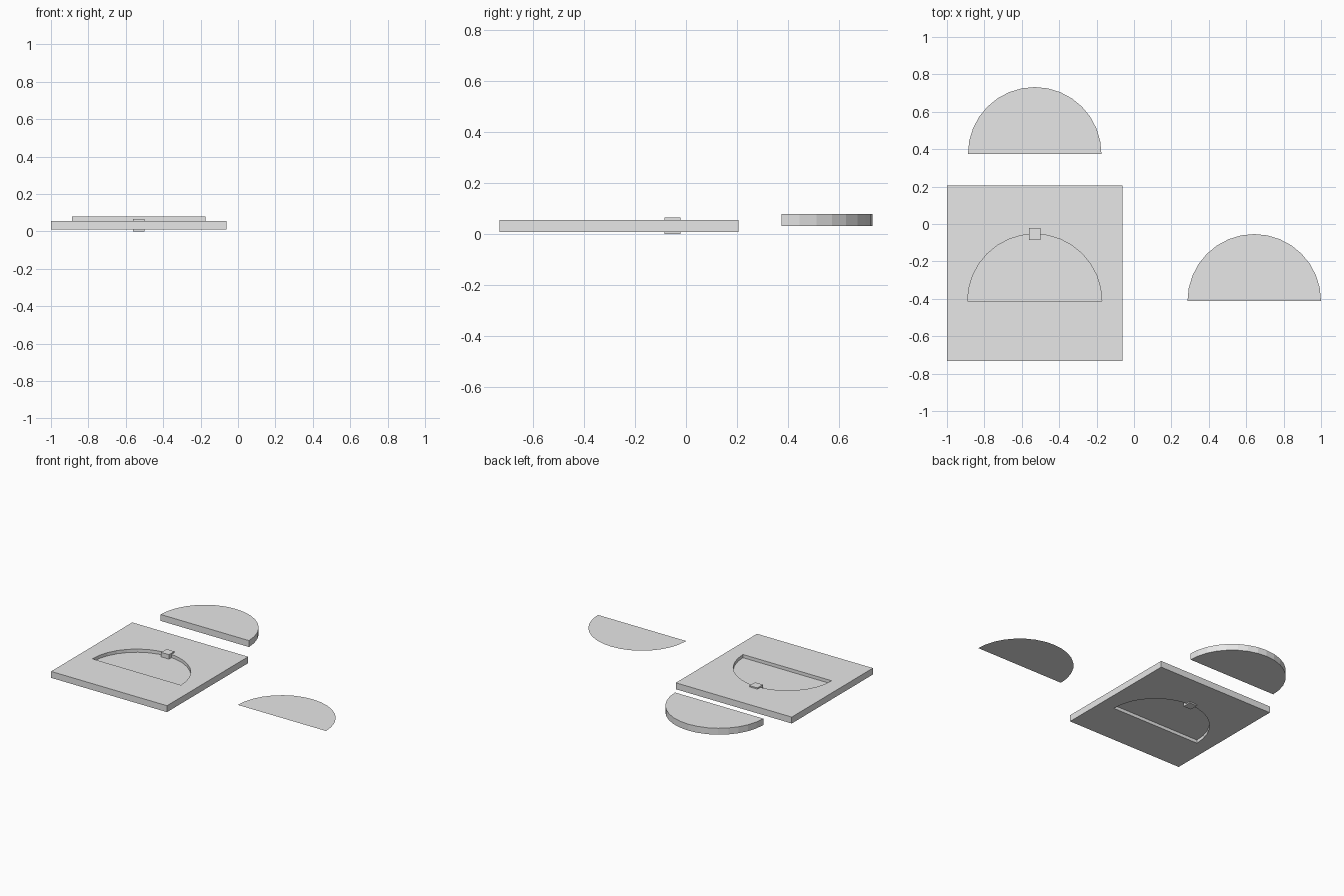
import bpy
import bmesh
from math import pi, cos, sin
from mathutils import Vector

if "Cube" in bpy.data.objects:
    bpy.data.objects.remove(bpy.data.objects["Cube"], do_unlink=True)

grey = bpy.data.materials.new("light_grey")
grey.use_nodes = True
grey.diffuse_color = (0.8, 0.8, 0.8, 1)
grey.node_tree.nodes["Principled BSDF"].inputs["Base Color"].default_value = (0.8, 0.8, 0.8, 1)


def half_circle(x, y, radius, sides=16):
    """Outline of a half disc with its straight edge at y, bulging to +y."""
    return [(x + radius * cos(pi * i / sides), y + radius * sin(pi * i / sides))
            for i in range(sides + 1)]


def rectangle(x, y, size):
    h = size / 2
    return [(x - h, y - h), (x + h, y - h), (x + h, y + h), (x - h, y + h)]


def slab(name, outlines, z, thickness=0):
    """Fill outlines (inner ones become holes) and raise them to a slab."""
    bm = bmesh.new()
    for outline in outlines:
        verts = [bm.verts.new((px, py, z)) for px, py in outline]
        for i, v in enumerate(verts):
            bm.edges.new((verts[i - 1], v))
    if len(outlines) == 1:
        bm.faces.new(verts)
    else:
        bmesh.ops.triangle_fill(bm, edges=bm.edges[:], use_beauty=True, normal=Vector((0, 0, 1)))
    if thickness:
        raised = bmesh.ops.extrude_face_region(bm, geom=bm.faces[:])["geom"]
        bmesh.ops.translate(bm, vec=(0, 0, thickness),
                            verts=[g for g in raised if isinstance(g, bmesh.types.BMVert)])
        bmesh.ops.recalc_face_normals(bm, faces=bm.faces[:])
    mesh = bpy.data.meshes.new(name)
    bm.to_mesh(mesh)
    bm.free()
    mesh.materials.append(grey)
    obj = bpy.data.objects.new(name, mesh)
    bpy.context.collection.objects.link(obj)
    return obj


CX = -0.531      # shared centre line of plate, opening and loose disc
MID = 0.0325     # mid height of the plate
THICK = 0.047
R = 0.357

# Square plate with a half-round opening
slab("plate", [rectangle(CX, -0.263, 0.938), half_circle(CX, -0.413, 0.359)],
     MID - THICK / 2, THICK)
# Thin sheet closing the opening at mid height
slab("opening_sheet", [half_circle(CX, -0.413, 0.359)], MID)
# Small cube on the crown of the arc
slab("crown_cube", [rectangle(CX, -0.0535, 0.063)], 0, 2 * MID)
# Solid half disc behind the plate
slab("half_disc", [half_circle(CX, 0.375, R)], MID, THICK)
# Paper-thin half disc beside the plate
slab("flat_half_disc", [half_circle(0.643, -0.411, R)], MID)
